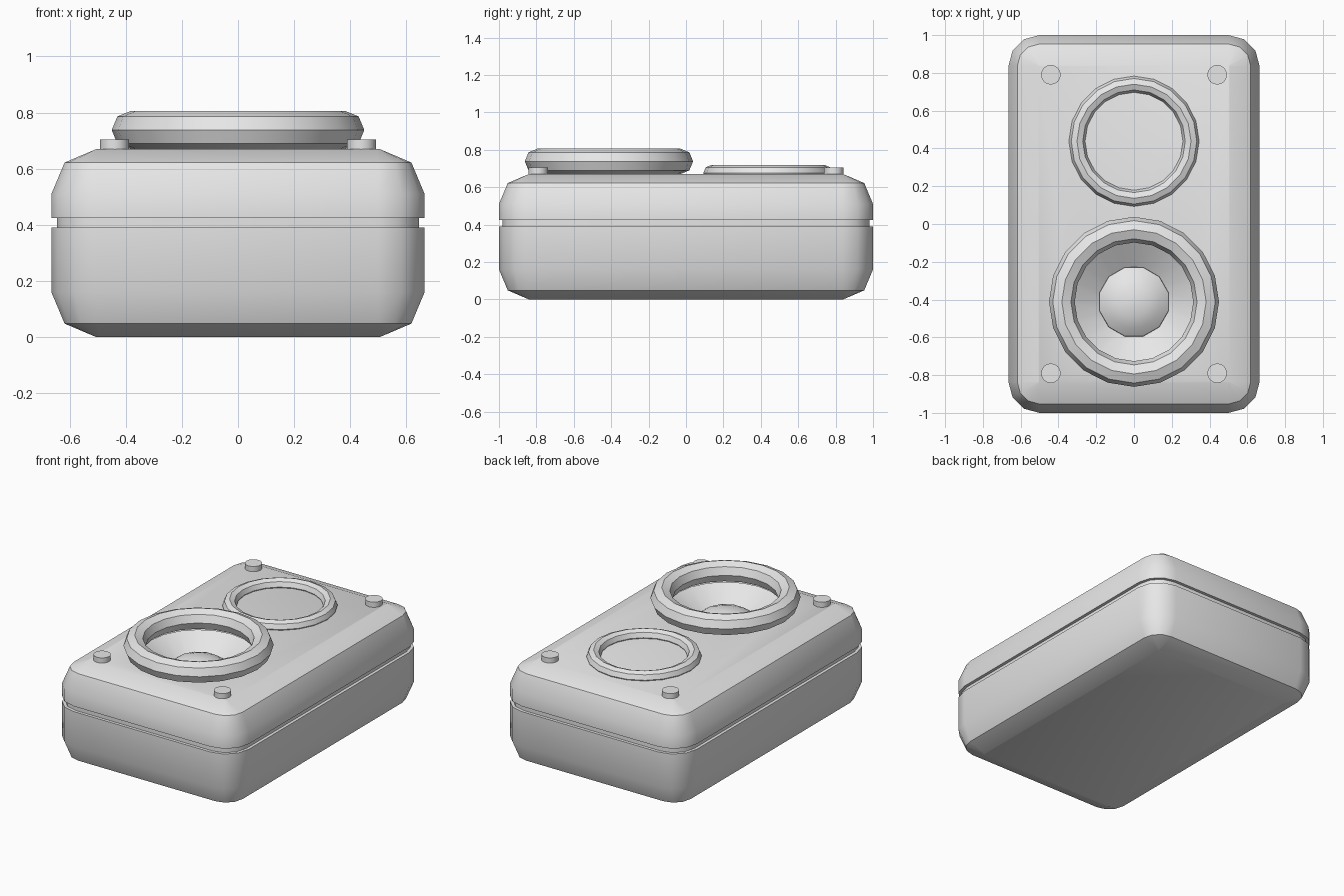
import bpy, bmesh, math
from math import sin, cos, pi

if "Cube" in bpy.data.objects:
    bpy.data.objects.remove(bpy.data.objects["Cube"])

grey = bpy.data.materials.new("light_grey")
grey.diffuse_color = (0.8, 0.8, 0.8, 1)
grey.use_nodes = True
grey.node_tree.nodes["Principled BSDF"].inputs["Base Color"].default_value = grey.diffuse_color


def make(name, bm):
    bmesh.ops.recalc_face_normals(bm, faces=bm.faces)
    me = bpy.data.meshes.new(name)
    bm.to_mesh(me)
    bm.free()
    me.materials.append(grey)
    ob = bpy.data.objects.new(name, me)
    bpy.context.collection.objects.link(ob)
    return ob


def smooth(ob):
    bpy.ops.object.select_all(action='DESELECT')
    ob.select_set(True)
    bpy.context.view_layer.objects.active = ob
    bpy.ops.object.shade_smooth_by_angle(angle=math.radians(31))


def loft(name, loops, close=False, caps=True):
    """Bridge equal-length vertex loops into a skin."""
    bm = bmesh.new()
    rows = [[bm.verts.new(p) for p in loop] for loop in loops]
    pairs = list(zip(rows, rows[1:])) + ([(rows[-1], rows[0])] if close else [])
    for a, b in pairs:
        n = len(a)
        for i in range(n):
            j = (i + 1) % n
            bm.faces.new((a[i], a[j], b[j], b[i]))
    if caps:
        bm.faces.new(rows[0])
        bm.faces.new(rows[-1])
    return make(name, bm)


def circle(r, z, x, y, n, turn=0.0):
    return [(x + r * cos(2 * pi * i / n + turn), y + r * sin(2 * pi * i / n + turn), z)
            for i in range(n)]


def rounded_rect(inset, z, hx=0.665, hy=1.0, rad=0.165, seg=3):
    r = rad - inset
    pts = []
    for k, (sx, sy) in enumerate([(1, 1), (-1, 1), (-1, -1), (1, -1)]):
        for i in range(seg + 1):
            a = (k + i / seg) * pi / 2
            pts.append((sx * (hx - rad) + r * cos(a), sy * (hy - rad) + r * sin(a), z))
    return pts


def torus(name, y, z, major, minor, n=20, m=8):
    loops = [circle(major + minor * cos(2 * pi * k / m), z + minor * sin(2 * pi * k / m), 0, y, n)
             for k in range(m)]
    smooth(loft(name, loops, close=True, caps=False))


# Cabinet: rounded box with a seam groove
levels = [(0, .16), (.048, .047), (.16, 0), (.39, 0), (.39, .02), (.425, .02),
          (.425, 0), (.51, 0), (.622, .047), (.67, .16)]
cabinet = loft("cabinet", [rounded_rect(inset, z) for z, inset in levels])

# Recess for the large cone
WY = -0.412
cutter = loft("recess_cutter", [circle(.345, z, 0, WY, 20) for z in (.5, .8)])
cutter.hide_render = True
mod = cabinet.modifiers.new("recess", 'BOOLEAN')
mod.operation = 'DIFFERENCE'
mod.solver = 'EXACT'
mod.object = cutter
bpy.context.view_layer.objects.active = cabinet
bpy.ops.object.modifier_apply(modifier=mod.name)
bpy.data.objects.remove(cutter)
smooth(cabinet)

# Raised rings around the two drivers
torus("large_ring", WY, .738, .382, .068)
torus("small_ring", .438, .676, .302, .043)

# Large cone and its centre dome
smooth(loft("large_cone", [circle(r, z, 0, WY, 20) for r, z in ((.345, .68), (.17, .57))],
            caps=False))
dome = [(.19, .575), (.188, .595), (.14, .63), (.08, .652), (.02, .66)]
smooth(loft("centre_dome", [circle(r, z, 0, WY, 12, pi / 12) for r, z in dome]))

# Corner studs
for sx in (-1, 1):
    for sy in (-1, 1):
        smooth(loft("corner_stud", [circle(.052, z, .44 * sx, .79 * sy, 16) for z in (.64, .704)]))
